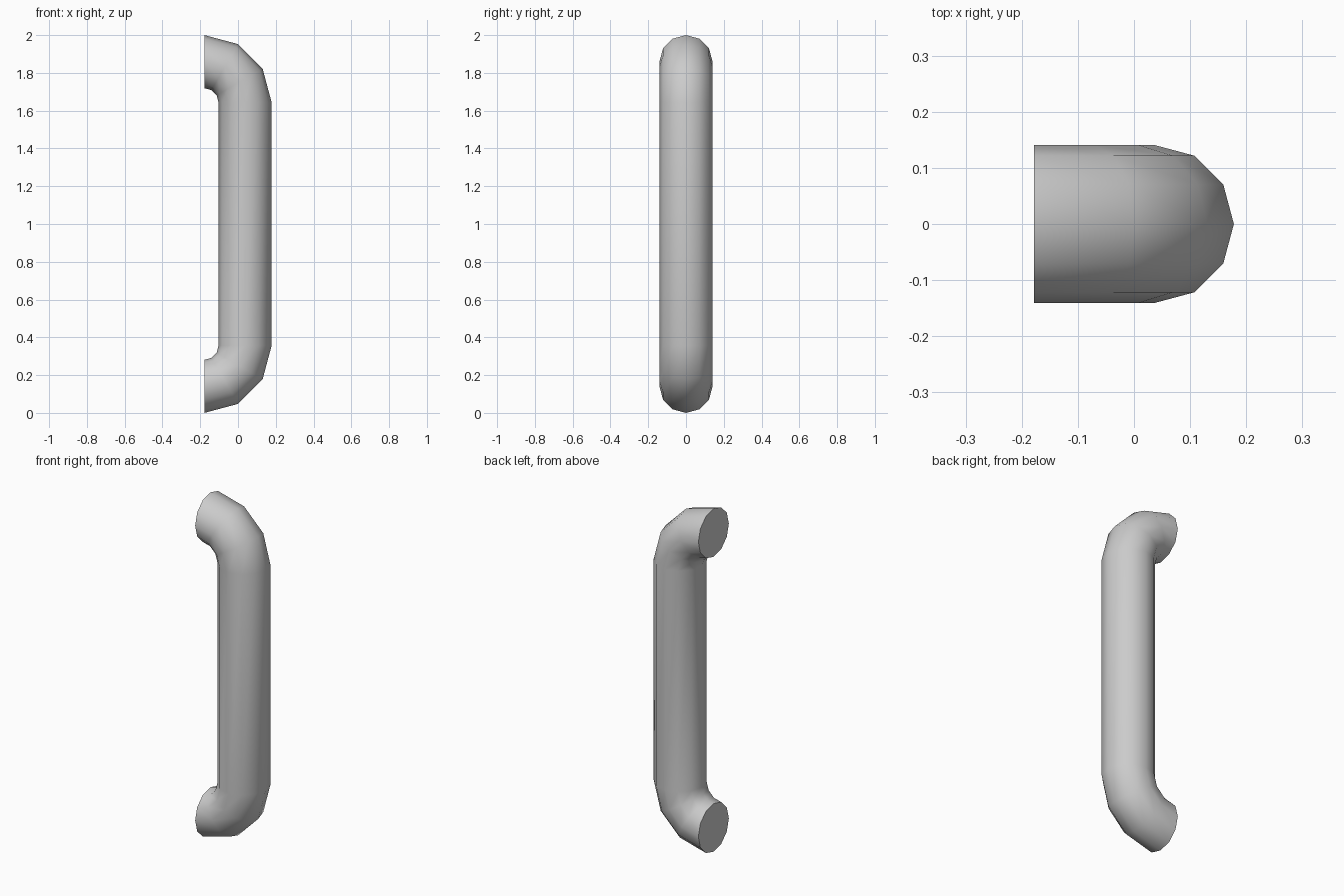
import bpy, bmesh
from math import sin, cos, radians, tau

if "Cube" in bpy.data.objects:
    bpy.data.objects.remove(bpy.data.objects["Cube"])

SIDES, TUBE_R, BEND_R = 12, 0.1405, 0.2155
BACK_X = -0.178                      # plane of the two mounting ends
BEND_Z = 2 - TUBE_R - BEND_R         # centre height of the upper bend

bm = bmesh.new()


def ring(angle, centre_z):
    """Cross-section of the tube at an angle around a bend centre."""
    verts = []
    for i in range(SIDES):
        t = tau * i / SIDES
        d = BEND_R + TUBE_R * cos(t)
        verts.append(bm.verts.new((BACK_X + d * cos(angle), TUBE_R * sin(t),
                                   centre_z + d * sin(angle))))
    return verts


# Lower bend, straight grip, upper bend
rings = [ring(radians(a), 2 - BEND_Z) for a in (-90, -60, -30, 0)]
rings += [ring(radians(a), BEND_Z) for a in (0, 30, 60, 90)]
for lo, hi in zip(rings, rings[1:]):
    for i in range(SIDES):
        j = (i + 1) % SIDES
        bm.faces.new((lo[i], lo[j], hi[j], hi[i]))

# Flat mounting ends
bm.faces.new(rings[0][::-1])
bm.faces.new(rings[-1])
bmesh.ops.recalc_face_normals(bm, faces=bm.faces)

mesh = bpy.data.meshes.new("pull_handle")
bm.to_mesh(mesh)
bm.free()
handle = bpy.data.objects.new("pull_handle", mesh)
bpy.context.collection.objects.link(handle)

# Smooth tube with crisp end caps
bpy.context.view_layer.objects.active = handle
handle.select_set(True)
bpy.ops.object.shade_smooth_by_angle(angle=radians(40))
